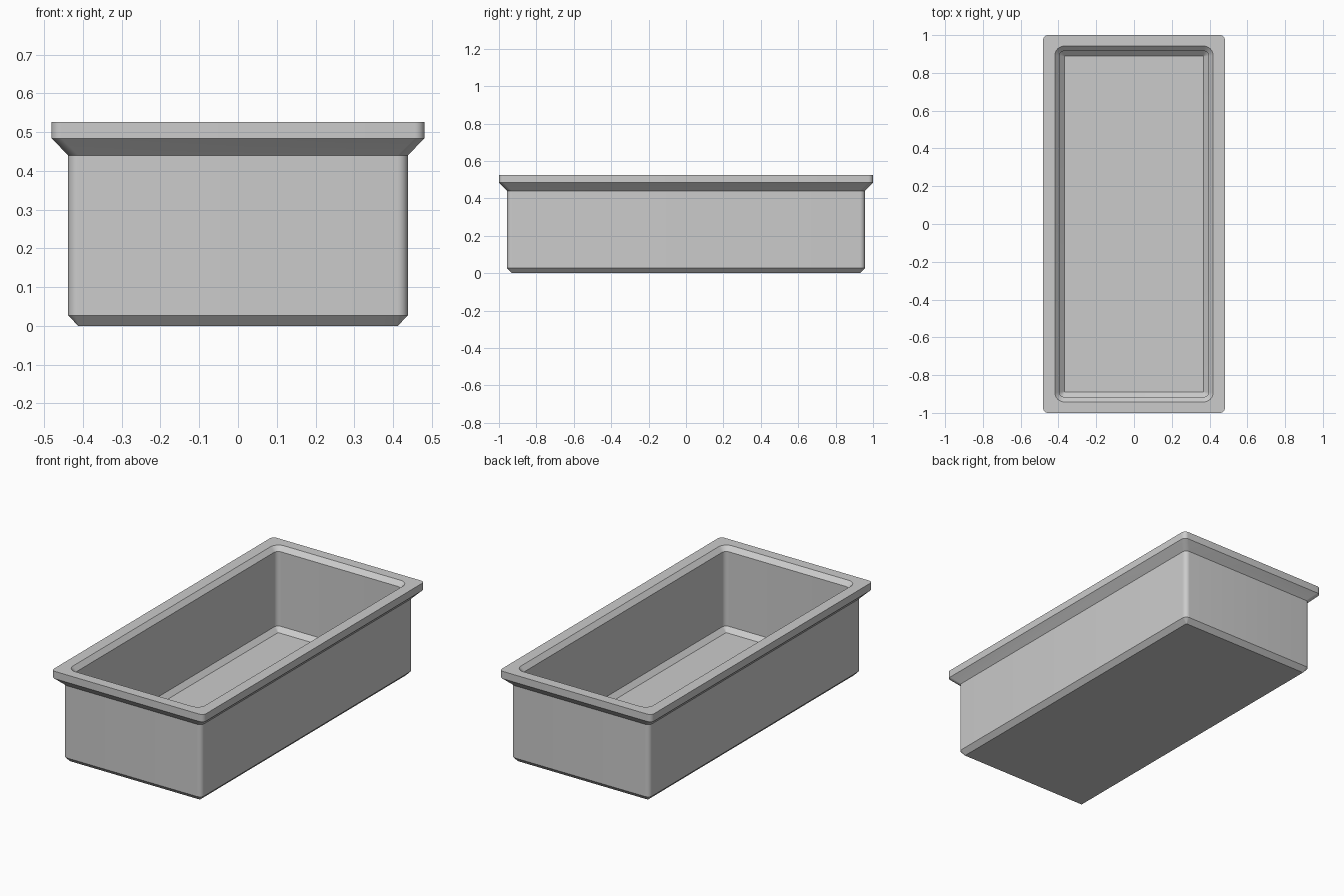
import bpy
import bmesh
from math import cos, sin, pi, radians

cube = bpy.data.objects.get("Cube")
if cube:
    bpy.data.objects.remove(cube, do_unlink=True)

STEPS = 8  # segments in each rounded corner


def rounded_ring(bm, hx, hy, radius, z):
    """Closed rounded-rectangle loop of vertices, counter-clockwise."""
    verts = []
    for k, (sx, sy) in enumerate([(1, 1), (-1, 1), (-1, -1), (1, -1)]):
        for i in range(STEPS + 1):
            a = (k + i / STEPS) * pi / 2
            verts.append(bm.verts.new((sx * (hx - radius) + radius * cos(a),
                                       sy * (hy - radius) + radius * sin(a), z)))
    return verts


# Half width, half length, corner radius, height: outside up, then inside down
sections = [
    (0.412, 0.932, 0.002, 0.0),     # base
    (0.438, 0.957, 0.027, 0.027),   # base chamfer
    (0.438, 0.957, 0.027, 0.44),    # outer wall
    (0.481, 1.0, 0.025, 0.484),     # flared underside of rim
    (0.481, 1.0, 0.025, 0.526),     # rim edge
    (0.419, 0.942, 0.05, 0.526),    # rim top
    (0.395, 0.916, 0.027, 0.501),   # inner lip chamfer
    (0.395, 0.916, 0.027, 0.075),   # inner wall
    (0.369, 0.889, 0.002, 0.05),    # floor chamfer
]

bm = bmesh.new()
rings = [rounded_ring(bm, *s) for s in sections]
for low, high in zip(rings, rings[1:]):
    for i in range(len(low)):
        j = (i + 1) % len(low)
        bm.faces.new((low[i], low[j], high[j], high[i]))
bm.faces.new(rings[0][::-1])   # underside
bm.faces.new(rings[-1])        # inside floor
bmesh.ops.recalc_face_normals(bm, faces=bm.faces)

mesh = bpy.data.meshes.new("tray")
bm.to_mesh(mesh)
bm.free()
tray = bpy.data.objects.new("tray", mesh)
bpy.context.collection.objects.link(tray)

# Plain grey finish
grey = bpy.data.materials.new("light_grey")
grey.use_nodes = True
color = (0.6, 0.6, 0.6, 1)
grey.diffuse_color = color
grey.node_tree.nodes["Principled BSDF"].inputs["Base Color"].default_value = color
mesh.materials.append(grey)

# Smooth corners with crisp chamfer edges
bpy.ops.object.select_all(action='DESELECT')
tray.select_set(True)
bpy.context.view_layer.objects.active = tray
bpy.ops.object.shade_smooth_by_angle(angle=radians(30))
